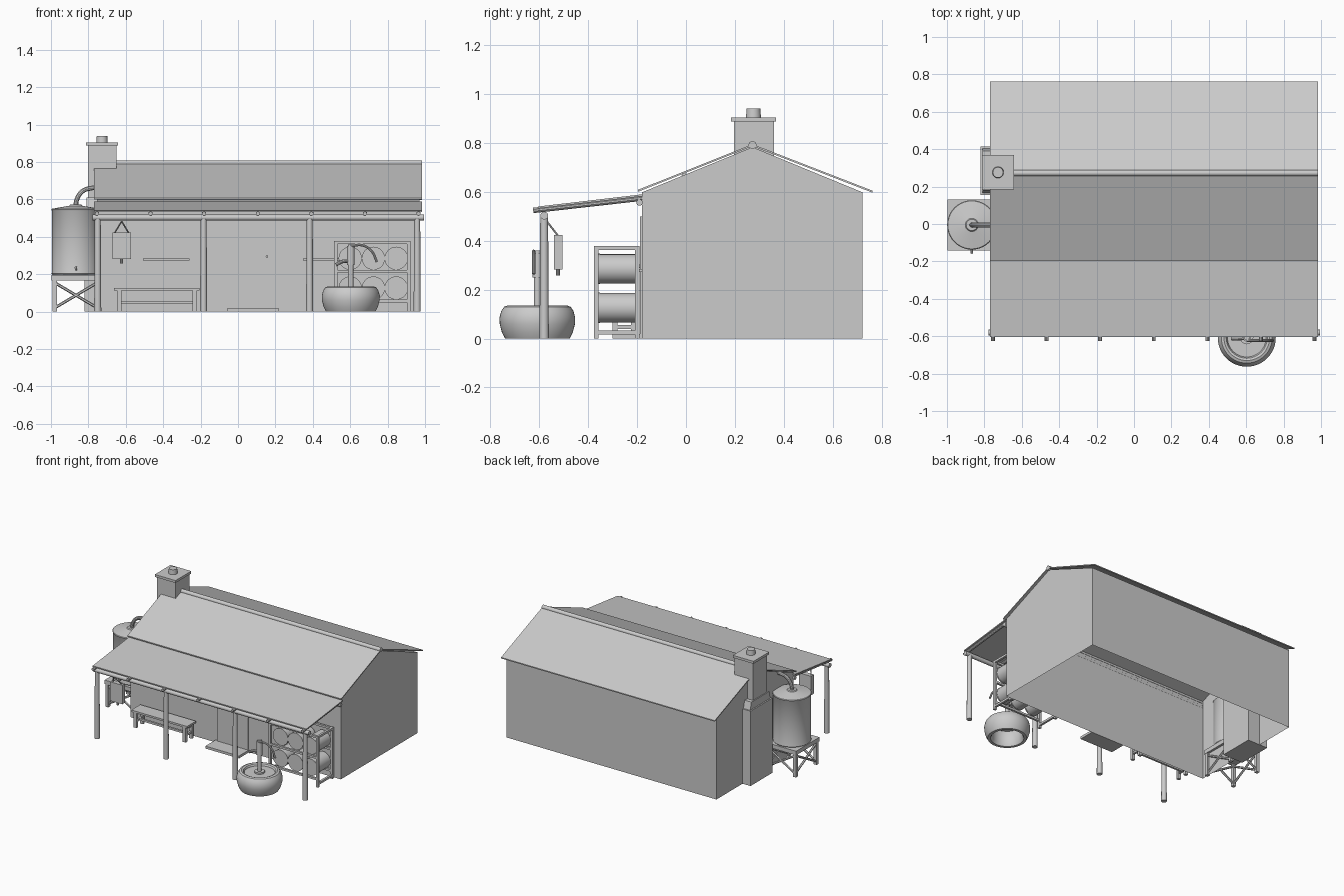
import bpy, bmesh, math
from mathutils import Vector

if "Cube" in bpy.data.objects:
    bpy.data.objects.remove(bpy.data.objects["Cube"])

grey = bpy.data.materials.new("plain_grey")
grey.diffuse_color = (0.6, 0.6, 0.6, 1)
grey.use_nodes = True
grey.node_tree.nodes["Principled BSDF"].inputs["Base Color"].default_value = grey.diffuse_color


def make(name, bm):
    bmesh.ops.recalc_face_normals(bm, faces=bm.faces)
    me = bpy.data.meshes.new(name)
    bm.to_mesh(me)
    bm.free()
    me.materials.append(grey)
    ob = bpy.data.objects.new(name, me)
    bpy.context.collection.objects.link(ob)
    return ob


def prism(name, pts, x0, x1, skip=()):
    """Extrude a (y, z) outline along x; skip leaves out chosen side faces."""
    bm = bmesh.new()
    a = [bm.verts.new((x0, y, z)) for y, z in pts]
    b = [bm.verts.new((x1, y, z)) for y, z in pts]
    bm.faces.new(a)
    bm.faces.new(b)
    n = len(pts)
    for i in range(n):
        if i not in skip:
            j = (i + 1) % n
            bm.faces.new((a[i], a[j], b[j], b[i]))
    return make(name, bm)


def box(name, x0, x1, y0, y1, z0, z1):
    return prism(name, [(y0, z0), (y1, z0), (y1, z1), (y0, z1)], x0, x1)


def rod(name, p, q, r, r2=None, segs=16):
    p, q = Vector(p), Vector(q)
    d = q - p
    bm = bmesh.new()
    bmesh.ops.create_cone(bm, cap_ends=True, segments=segs, radius1=r,
                          radius2=r if r2 is None else r2, depth=d.length)
    bm.transform(d.to_track_quat('Z', 'Y').to_matrix().to_4x4())
    bmesh.ops.translate(bm, vec=(p + q) / 2, verts=bm.verts)
    return make(name, bm)


def lathe(name, prof, cx, cy, segs=40, closed=False):
    bm = bmesh.new()
    rings = [[bm.verts.new((cx + r * math.cos(t), cy + r * math.sin(t), z))
              for t in (2 * math.pi * k / segs for k in range(segs))] for r, z in prof]
    pairs = list(zip(rings, rings[1:])) + ([(rings[-1], rings[0])] if closed else [])
    for a, b in pairs:
        for k in range(segs):
            m = (k + 1) % segs
            bm.faces.new((a[k], a[m], b[m], b[k]))
    if not closed:
        bm.faces.new(rings[0])
        bm.faces.new(rings[-1])
    return make(name, bm)


def tube(name, pts, r):
    """Round pipe through smooth points."""
    cu = bpy.data.curves.new(name + "_path", 'CURVE')
    cu.dimensions = '3D'
    cu.bevel_depth, cu.bevel_resolution, cu.use_fill_caps = r, 3, True
    sp = cu.splines.new('BEZIER')
    sp.resolution_u = 6
    sp.bezier_points.add(len(pts) - 1)
    for bp, p in zip(sp.bezier_points, pts):
        bp.co = p
        bp.handle_left_type = bp.handle_right_type = 'AUTO'
    tmp = bpy.data.objects.new(name + "_path", cu)
    bpy.context.collection.objects.link(tmp)
    dg = bpy.context.evaluated_depsgraph_get()
    me = bpy.data.meshes.new_from_object(tmp.evaluated_get(dg))
    bpy.data.objects.remove(tmp)
    me.materials.clear()
    me.materials.append(grey)
    ob = bpy.data.objects.new(name, me)
    bpy.context.collection.objects.link(ob)
    return ob


# house shell, open underneath
prism("house_walls", [(-.18, 0), (-.18, .598), (.272, .783), (.722, .598), (.722, 0)],
      -.755, .97, skip=(4,))
# main roof sheets and ridge cap
prism("roof_front", [(-.197, .6), (.272, .787), (.272, .795), (-.197, .608)], -.77, .985)
prism("roof_back", [(.272, .787), (.762, .597), (.762, .605), (.272, .795)], -.77, .985)
rod("ridge_cap", (-.77, .272, .792), (.985, .272, .792), .016)

# verandah roof, rafters, beams and posts
prism("verandah_roof", [(-.605, .532), (-.178, .582), (-.178, .59), (-.605, .54)], -.77, .985)
for i in range(7):
    x = -.754 + i * .2865
    rod("rafter", (x, -.625, .524), (x, -.18, .574), .011, segs=10)
rod("front_beam", (-.777, -.58, .503), (.995, -.58, .503), .016)
rod("wall_beam", (-.765, -.19, .556), (.98, -.19, .556), .013)
for x in (-.75, -.184, .383, .958):
    rod("verandah_post", (x, -.58, 0), (x, -.58, .495), .019, .016)

# chimney
box("chimney_base", -.82, -.655, .155, .415, 0, .555)
prism("chimney_shoulder", [(.165, .555), (.405, .555), (.39, .61), (.18, .61)], -.81, -.655)
box("chimney_stack", -.803, -.65, .197, .36, .6, .887)
box("chimney_cap", -.812, -.642, .184, .368, .887, .905)
rod("chimney_pot", (-.727, .276, .9), (-.727, .276, .94), .031, .028, 20)

# window panes, sills, door and step
for x0, x1 in ((-.487, -.28), (.37, .54)):
    box("window", x0, x1, -.188, -.18, .285, .5)
    box("window_sill", x0 - .022, x1 + .022, -.205, -.18, .273, .285)
box("door", -.04, .212, -.188, -.18, .015, .5)
rod("door_knob", (.155, -.186, .295), (.155, -.203, .295), .007, segs=12)
box("door_step", -.058, .218, -.3, -.18, 0, .018)

# tank with pipe and tap
TX = -.867
lathe("water_tank", [(.125, .197), (.13, .203), (.128, .21), (.128, .54), (.132, .546),
                     (.128, .55), (.035, .566), (.03, .572)], TX, -.005)
tube("tank_pipe", [(TX, -.005, .56), (TX + .004, -.005, .595), (TX + .035, -.005, .643),
                   (TX + .08, -.005, .66), (TX + .15, -.005, .664)], .013)
rod("tank_tap", (TX, -.12, .235), (TX, -.158, .235), .007, segs=10)
rod("tap_spout", (TX, -.154, .24), (TX, -.154, .22), .006, segs=10)

# tank stand
X0, X1, Y0, Y1 = -.98, -.752, -.127, .117
box("stand_platform", -.996, -.738, -.142, .132, .167, .197)
for x in (X0, X1):
    for y in (Y0, Y1):
        box("stand_leg", x - .012, x + .012, y - .012, y + .012, 0, .17)
    rod("stand_brace", (x, Y0, .02), (x, Y1, .155), .008, segs=6)
    rod("stand_brace", (x, Y1, .02), (x, Y0, .155), .008, segs=6)
for y in (Y0, Y1):
    rod("stand_brace", (X0, y, .02), (X1, y, .155), .008, segs=6)
    rod("stand_brace", (X1, y, .02), (X0, y, .155), .008, segs=6)

# hanging canvas bag
box("hanging_bag", -.672, -.572, -.54, -.506, .282, .423)
for x in (-.66, -.584):
    rod("bag_cord", (x, -.523, .42), (-.622, -.572, .483), .004, segs=8)
rod("bag_spout", (-.622, -.523, .285), (-.622, -.523, .258), .008, segs=10)

# bench
box("bench_seat", -.662, -.205, -.305, -.2, .112, .126)
for x in (-.635, -.232):
    for y in (-.29, -.215):
        box("bench_leg", x - .012, x + .012, y - .01, y + .01, 0, .112)
    box("bench_crossbar", x - .008, x + .008, -.29, -.215, .04, .055)
    box("bench_top_bar", x - .008, x + .008, -.29, -.215, .09, .112)
box("bench_stretcher", -.635, -.232, -.26, -.245, .04, .055)

# drum rack
for x in (.522, .912):
    for y in (-.367, -.199):
        box("rack_post", x - .009, x + .009, y - .009, y + .009, 0, .378)
    for z in (.016, .362):
        box("rack_side_rail", x - .008, x + .008, -.367, -.199, z, z + .016)
for y in (-.367, -.199):
    for z in (.05, .208, .362):
        box("rack_rail", .513, .921, y - .008, y + .008, z, z + .015)
for x in (.6, .724, .846):
    for z in (.126, .285):
        rod("drum", (x, -.356, z), (x, -.208, z), .06, segs=28)
        rod("drum_rim", (x, -.36, z), (x, -.352, z), .062, segs=28)

# tyre trough with water
PX, PY = .603, -.608
lathe("tyre_trough", [(.112, 0), (.132, 0), (.145, .025), (.154, .06), (.155, .085),
                      (.148, .112), (.136, .13), (.122, .135), (.11, .13), (.103, .118),
                      (.103, .02)], PX, PY, 48, closed=True)
rod("trough_water", (PX, PY, .112), (PX, PY, .118), .105, segs=48)

# hand pump
rod("pump_flange", (PX, PY, .116), (PX, PY, .13), .035, segs=20)
rod("pump_column", (PX, PY, .116), (PX, PY, .36), .014)
rod("pump_head", (PX, PY, .25), (PX, PY, .35), .02)
tube("pump_spout", [(PX, PY, .27), (PX - .045, PY - .005, .268), (PX - .08, PY - .005, .25)], .01)
tube("pump_handle", [(PX, PY - .015, .35), (PX + .06, PY - .015, .355),
                     (PX + .11, PY - .015, .325), (PX + .14, PY - .015, .265)], .007)

# smooth round parts, keep corners crisp
for ob in bpy.context.scene.objects:
    ob.select_set(True)
    bpy.context.view_layer.objects.active = ob
bpy.ops.object.shade_smooth_by_angle(angle=math.radians(35))
